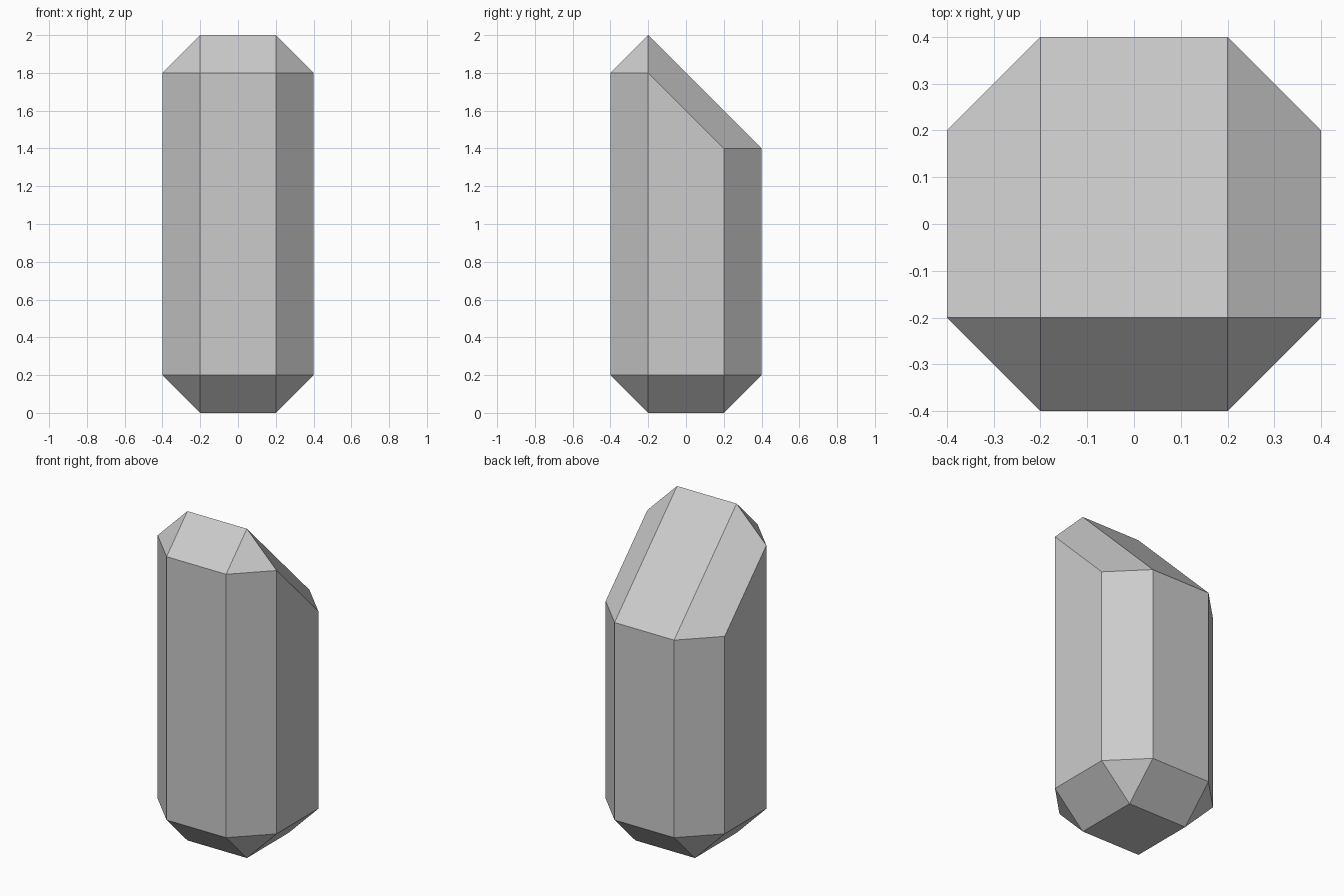
import bpy, bmesh, math

if "Cube" in bpy.data.objects:
    bpy.data.objects.remove(bpy.data.objects["Cube"])

IN, OUT = 0.2, 0.4
bm = bmesh.new()

for sx in (-1, 1):
    for sy in (-1, 1):
        # foot corner, then the chamfered column edges up to the sloped cap
        bm.verts.new((sx * IN, sy * IN, 0))
        top = 1.8 if sy < 0 else 1.4
        for z in (0.2, top):
            bm.verts.new((sx * OUT, sy * IN, z))
            bm.verts.new((sx * IN, sy * OUT, z))
    # ridge at the high front end of the slope
    bm.verts.new((sx * IN, -IN, 2.0))

# The solid is convex: wrap it, then merge coplanar triangles into flat facets
bmesh.ops.convex_hull(bm, input=bm.verts[:])
bmesh.ops.dissolve_limit(bm, angle_limit=math.radians(1),
                         verts=bm.verts[:], edges=bm.edges[:])
bmesh.ops.recalc_face_normals(bm, faces=bm.faces[:])

mesh = bpy.data.meshes.new("crystal_column")
bm.to_mesh(mesh)
bm.free()
bpy.context.collection.objects.link(bpy.data.objects.new("crystal_column", mesh))
